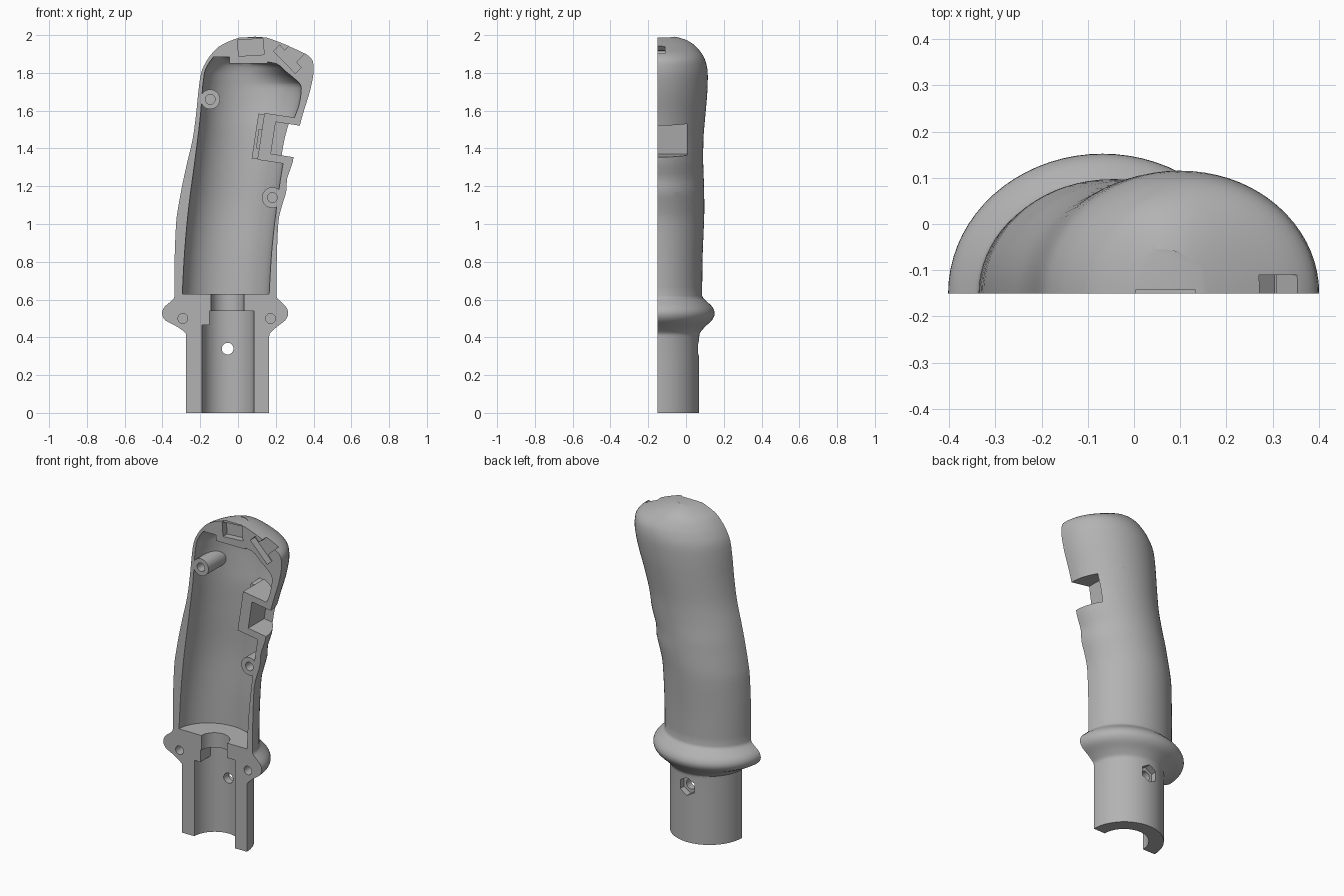
import bpy, bmesh, math
from mathutils import Matrix, Vector

cube = bpy.data.objects.get("Cube")
if cube:
    bpy.data.objects.remove(cube)

FACE = -0.15  # plane of the split face

grey = bpy.data.materials.new("plain grey")
grey.use_nodes = True
grey.diffuse_color = (0.45, 0.45, 0.45, 1)
grey.node_tree.nodes["Principled BSDF"].inputs["Base Color"].default_value = (0.45, 0.45, 0.45, 1)


def finish(name, bm):
    bmesh.ops.recalc_face_normals(bm, faces=bm.faces)
    mesh = bpy.data.meshes.new(name)
    bm.to_mesh(mesh)
    bm.free()
    mesh.materials.append(grey)
    obj = bpy.data.objects.new(name, mesh)
    bpy.context.collection.objects.link(obj)
    return obj


def loft(name, keys, steps, front=None, sides=36):
    """Half-ellipse sections (z, left, right, back) joined with a smooth curve."""
    pts = [Vector(k) for k in keys]
    rows = []
    for i in range(len(pts) - 1):
        a, b, c, d = pts[max(i - 1, 0)], pts[i], pts[i + 1], pts[min(i + 2, len(pts) - 1)]
        for s in range(steps):
            t = s / steps
            m0, m1 = (c - a) / 2, (d - b) / 2
            # limit tangents so corners do not overshoot
            for k in range(4):
                lim = 2 * abs(c[k] - b[k])
                m0[k] = max(-lim, min(lim, m0[k]))
                m1[k] = max(-lim, min(lim, m1[k]))
            rows.append(b * (2*t**3 - 3*t**2 + 1) + m0 * (t**3 - 2*t**2 + t)
                        + c * (3*t**2 - 2*t**3) + m1 * (t**3 - t**2))
    rows.append(pts[-1])
    bm = bmesh.new()
    rings = []
    for z, left, right, back in rows:
        mid, half = (left + right) / 2, (right - left) / 2
        ring = []
        for i in range(sides + 1):
            a = math.pi * i / sides
            ring.append((mid + half * math.cos(a), FACE + (back - FACE) * math.sin(a), z))
        if front is not None:
            ring += [(left, front, z), (right, front, z)]
        rings.append([bm.verts.new(p) for p in ring])
    for lo, hi in zip(rings, rings[1:]):
        for i in range(len(lo)):
            j = (i + 1) % len(lo)
            bm.faces.new((lo[i], lo[j], hi[j], hi[i]))
    bm.faces.new(rings[0])
    bm.faces.new(rings[-1])
    return finish(name, bm)


def box(name, x, z, sx, sz, y0, y1, turn=0.0):
    bm = bmesh.new()
    m = (Matrix.Translation((x, (y0 + y1) / 2, z)) @ Matrix.Rotation(turn, 4, 'Y')
         @ Matrix.Diagonal((sx, y1 - y0, sz, 1)))
    bmesh.ops.create_cube(bm, size=1, matrix=m)
    return finish(name, bm)


def rod(name, x, z, r, y0, y1, sides=32):
    bm = bmesh.new()
    m = Matrix.Translation((x, (y0 + y1) / 2, z)) @ Matrix.Rotation(math.pi / 2, 4, 'X')
    bmesh.ops.create_cone(bm, cap_ends=True, segments=sides, radius1=r, radius2=r,
                          depth=y1 - y0, matrix=m)
    return finish(name, bm)


def pillar(name, x, r, z0, z1, sides=64):
    bm = bmesh.new()
    m = Matrix.Translation((x, FACE, (z0 + z1) / 2))
    bmesh.ops.create_cone(bm, cap_ends=True, segments=sides, radius1=r, radius2=r,
                          depth=z1 - z0, matrix=m)
    return finish(name, bm)


def combine(target, tool, op, keep=False):
    mod = target.modifiers.new("combine", 'BOOLEAN')
    mod.operation, mod.object, mod.solver = op, tool, 'EXACT'
    bpy.context.view_layer.update()
    graph = bpy.context.evaluated_depsgraph_get()
    mesh = bpy.data.meshes.new_from_object(target.evaluated_get(graph))
    target.modifiers.clear()
    target.data = mesh
    if not keep:
        bpy.data.objects.remove(tool)


# Outer body: stem, collar, grip and rounded head
outer_keys = [
    (0, -.275, .165, .07), (.40, -.275, .165, .07), (.42, -.275, .168, .072),
    (.455, -.32, .205, .10), (.49, -.385, .25, .137), (.525, -.402, .266, .152),
    (.56, -.39, .255, .14), (.595, -.35, .22, .105), (.62, -.336, .203, .086),
    (.80, -.336, .205, .087), (1.0, -.328, .213, .095), (1.08, -.318, .228, .097),
    (1.17, -.302, .255, .096), (1.24, -.288, .26, .094), (1.33, -.268, .29, .091),
    (1.45, -.24, .31, .092), (1.58, -.222, .343, .103), (1.7, -.21, .38, .113),
    (1.8, -.195, .40, .115), (1.86, -.168, .397, .104), (1.9, -.14, .36, .085),
    (1.94, -.1, .275, .052), (1.97, -.04, .20, .01), (1.99, .02, .14, -.05),
    (2.0, .07, .10, -.12)]
grip = loft("grip_half_shell", outer_keys, 3)
envelope = grip.copy()
envelope.data = grip.data.copy()
bpy.context.collection.objects.link(envelope)

# Hollow inside the grip
cavity_keys = [
    (.63, -.295, .165, .05), (.85, -.283, .178, .052), (1.08, -.262, .203, .06),
    (1.3, -.233, .235, .055), (1.5, -.207, .275, .055), (1.62, -.195, .32, .067),
    (1.72, -.188, .335, .075), (1.76, -.183, .31, .073), (1.81, -.175, .25, .065),
    (1.85, -.155, .20, .05), (1.885, -.13, -.03, -.03)]
combine(grip, loft("grip_hollow", cavity_keys, 3, front=-.3), 'DIFFERENCE')

# Stem bore and narrow neck
combine(grip, pillar("stem_bore", -.053, .138, -.1, .54), 'DIFFERENCE')
combine(grip, pillar("neck_bore", -.056, .087, .5, .70), 'DIFFERENCE')

# Inner fittings, trimmed to the outer body
TILT = .15
fittings = [
    rod("upper_screw_post", -.147, 1.66, .052, FACE, .09),
    rod("lower_screw_post", .182, 1.14, .055, FACE, .07),
    box("trigger_housing", .215, 1.45, .19, .25, FACE, .09, TILT),
    box("trigger_housing_backing", .13, 1.46, .08, .24, -.03, .09, TILT),
    box("stem_key", -.178, .505, .055, .08, FACE, -.03),
    box("button_ledge", .055, 1.875, .20, .05, FACE, -.05),
]
for part in fittings:
    combine(part, envelope, 'INTERSECT', keep=True)
    combine(grip, part, 'UNION')
bpy.data.objects.remove(envelope)

# Openings for the trigger, buttons, screws and cross pin
cutters = [
    box("trigger_pocket", .345, 1.432, .32, .17, -.3, .005, TILT),
    box("trigger_slit", .112, 1.45, .014, .10, -.2, .0, TILT),
    box("top_button_pocket", .068, 1.935, .135, .085, -.2, -.11, -.06),
    box("top_button_slot", .068, 1.97, .13, .1, -.2, -.143),
    pillar("top_button_dish", .062, .095, 1.988, 2.1),
    box("side_button_pocket", .262, 1.872, .165, .045, -.2, -.105, .8),
    box("side_button_throat", .30, 1.91, .085, .12, -.2, -.11, .8),
    rod("cross_pin_hole", -.055, .34, .031, -.3, .3),
]
for x, z in ((-.147, 1.66), (.182, 1.14), (-.292, .5), (.172, .5)):
    cutters.append(rod("screw_hole", x, z, .026, -.2, -.06, 24))
nut = rod("nut_recess", -.055, .34, .055, .03, .2, 6)
cutters.append(nut)
for tool in cutters:
    combine(grip, tool, 'DIFFERENCE')

# Smooth shading with crisp edges
bpy.ops.object.select_all(action='DESELECT')
grip.select_set(True)
bpy.context.view_layer.objects.active = grip
bpy.ops.object.shade_smooth_by_angle(angle=math.radians(30))
